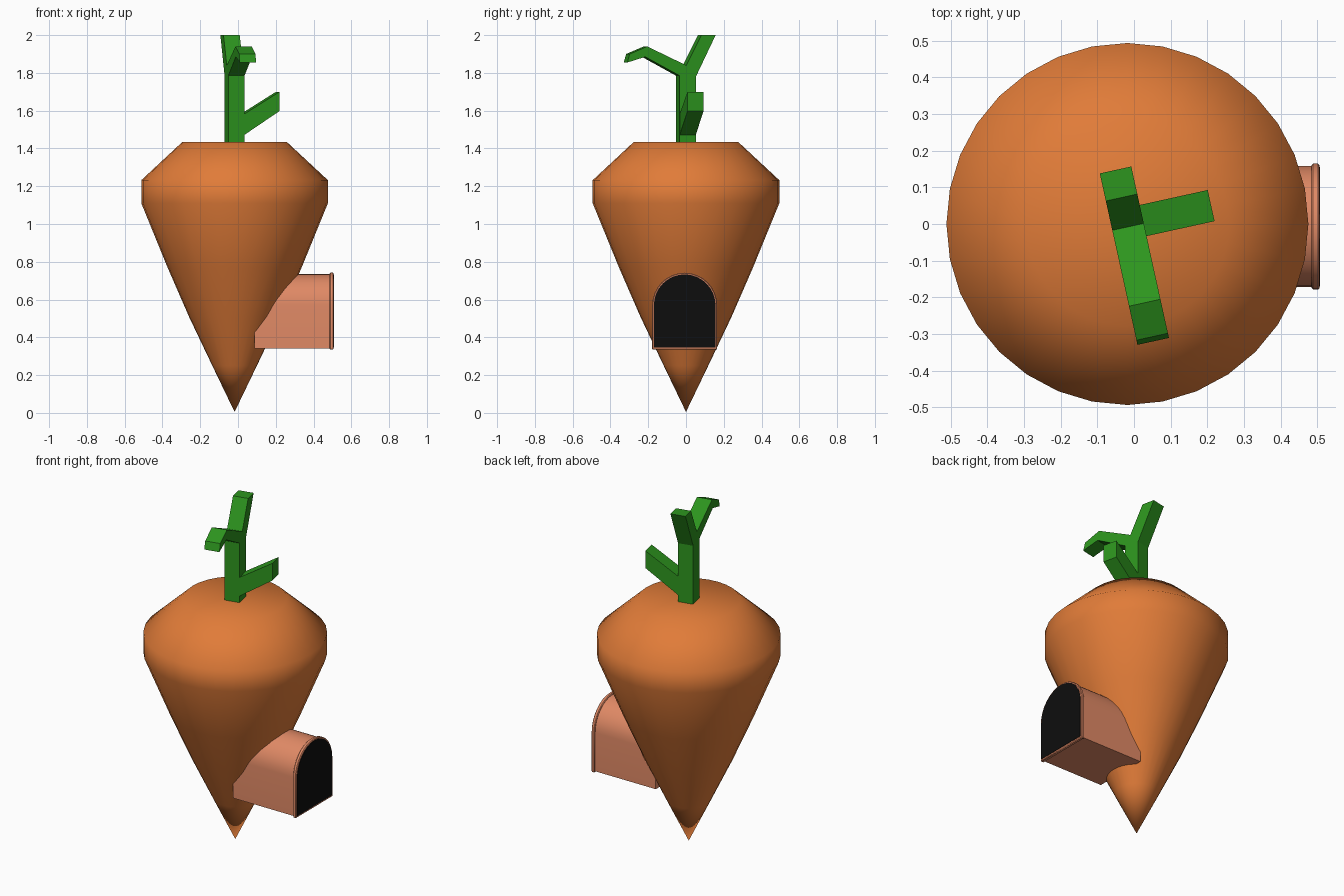
import bpy, bmesh, math
from mathutils import Vector

if "Cube" in bpy.data.objects:
    bpy.data.objects.remove(bpy.data.objects["Cube"])


def material(name, rgb):
    m = bpy.data.materials.new(name)
    m.diffuse_color = (*rgb, 1)
    m.use_nodes = True
    m.node_tree.nodes["Principled BSDF"].inputs["Base Color"].default_value = m.diffuse_color
    return m


ORANGE = material("carrot_orange", (0.75, 0.20, 0.04))
CLAY = material("clay", (0.74, 0.25, 0.13))
GREEN = material("leaf_green", (0.026, 0.30, 0.013))
BLACK = material("dark_opening", (0.004, 0.004, 0.004))


def finish(name, bm, mat, smooth=None):
    bmesh.ops.remove_doubles(bm, verts=bm.verts, dist=1e-5)
    bmesh.ops.recalc_face_normals(bm, faces=bm.faces)
    mesh = bpy.data.meshes.new(name)
    bm.to_mesh(mesh)
    bm.free()
    ob = bpy.data.objects.new(name, mesh)
    mesh.materials.append(mat)
    bpy.context.collection.objects.link(ob)
    if smooth:
        bpy.ops.object.select_all(action='DESELECT')
        ob.select_set(True)
        bpy.context.view_layer.objects.active = ob
        bpy.ops.object.shade_smooth_by_angle(angle=math.radians(smooth))
    return ob


def prism(name, outline, side, origin, start, depth, mat, smooth=None):
    """Outline of (along side, z) points, extruded along the other horizontal axis."""
    side = Vector(side)
    normal = side.cross(Vector((0, 0, 1)))
    base = Vector(origin) + normal * start
    bm = bmesh.new()
    face = bm.faces.new([bm.verts.new(base + side * a + Vector((0, 0, z))) for a, z in outline])
    new = bmesh.ops.extrude_face_region(bm, geom=[face], use_keep_orig=True)
    bmesh.ops.translate(bm, vec=normal * depth,
                        verts=[v for v in new["geom"] if isinstance(v, bmesh.types.BMVert)])
    return finish(name, bm, mat, smooth)


# Carrot body: revolved profile
CX = -0.018
profile = [(0, 0.005), (0.118, 0.25), (0.24, 0.506), (0.355, 0.77), (0.494, 1.11),
           (0.494, 1.232), (0.278, 1.433), (0, 1.433)]
bm = bmesh.new()
vs = [bm.verts.new((CX + r, 0, z)) for r, z in profile]
es = [bm.edges.new(p) for p in zip(vs, vs[1:])]
bmesh.ops.spin(bm, geom=vs + es, cent=(CX, 0, 0), axis=(0, 0, 1),
               angle=math.tau, steps=32, use_duplicate=False)
finish("carrot_body", bm, ORANGE, 50)


# Arched entrance: tunnel, rim and dark opening
def arch(half, bottom, spring=0.57, steps=16):
    top = [(half * math.cos(math.pi * i / steps), spring + half * math.sin(math.pi * i / steps))
           for i in range(steps + 1)]
    return [(half, bottom)] + top + [(-half, bottom)]


for name, half, bottom, x0, x1, mat in [
        ("entrance_tunnel", 0.165, 0.342, 0.088, 0.49, CLAY),
        ("entrance_rim", 0.172, 0.335, 0.485, 0.506, CLAY),
        ("entrance_opening", 0.163, 0.346, 0.495, 0.508, BLACK)]:
    ob = prism(name, arch(half, bottom), (0, 1, 0), (0, -0.007, 0), x0, x1 - x0, mat, 30)
    if name == "entrance_rim":
        bev = ob.modifiers.new("soft_edge", 'BEVEL')
        bev.width = 0.004
        bev.segments = 1

# Stalk: forked trunk and one side branch, turned slightly about z
turn = math.radians(12.4)
u = (math.cos(turn), math.sin(turn), 0)
v = (-math.sin(turn), math.cos(turn), 0)
trunk = [(-0.044, 1.40), (0.044, 1.40), (0.044, 1.78), (0.151, 2.0), (0.074, 2.0), (-0.008, 1.84),
         (-0.22, 1.94), (-0.315, 1.90), (-0.328, 1.855), (-0.23, 1.885), (-0.044, 1.785)]
branch = [(0, 1.443), (0.044, 1.472), (0.234, 1.598), (0.234, 1.70), (0.044, 1.583), (0, 1.555)]
prism("forked_stalk", trunk, v, (CX, 0, 0), -0.044, 0.088, GREEN)
prism("side_branch", branch, u, (CX, 0, 0), -0.0435, 0.087, GREEN)
